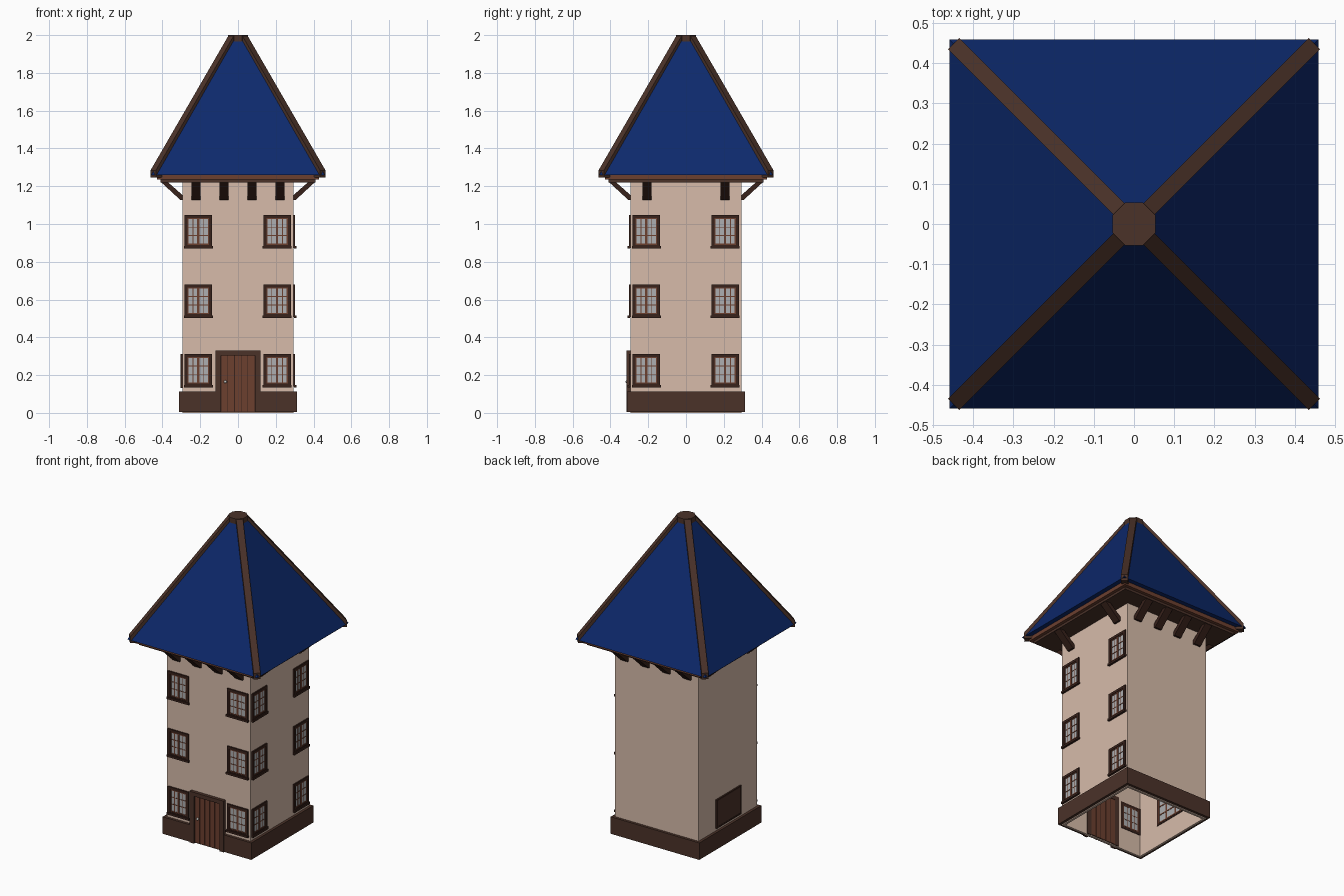
import bpy, bmesh, math
from mathutils import Matrix, Vector

if "Cube" in bpy.data.objects:
    bpy.data.objects.remove(bpy.data.objects["Cube"])


def material(name, r, g, b):
    m = bpy.data.materials.new(name)
    m.diffuse_color = (r, g, b, 1)
    m.use_nodes = True
    m.node_tree.nodes["Principled BSDF"].inputs["Base Color"].default_value = m.diffuse_color
    return m


PLASTER = material("plaster", 0.68, 0.50, 0.40)
BLUE = material("roof_blue", 0.004, 0.022, 0.15)
DARK = material("dark_wood", 0.07, 0.032, 0.022)
TRIM = material("trim_wood", 0.04, 0.016, 0.011)
RED = material("red_wood", 0.15, 0.05, 0.028)
GLASS = material("glass", 0.42, 0.43, 0.44)
METAL = material("metal", 0.6, 0.58, 0.55)


def box(x0, x1, y0, y1, z0, z1, mat):
    """Prism record: outline in XZ extruded along Y."""
    return ([(x0, z0), (x1, z0), (x1, z1), (x0, z1)], y0, y1, mat, None)


def build(name, parts, turn=0.0):
    """Join prisms into one object, turned about Z (degrees)."""
    bm = bmesh.new()
    mats = []
    spin = Matrix.Rotation(math.radians(turn), 4, 'Z')
    for outline, a, b, mat, frame in parts:
        if mat not in mats:
            mats.append(mat)
        m = spin @ frame if frame else spin
        lo = [bm.verts.new(m @ Vector((u, a, v))) for u, v in outline]
        hi = [bm.verts.new(m @ Vector((u, b, v))) for u, v in outline]
        n = len(lo)
        faces = [bm.faces.new(lo), bm.faces.new(hi[::-1])]
        for i in range(n):
            j = (i + 1) % n
            faces.append(bm.faces.new((lo[j], lo[i], hi[i], hi[j])))
        for f in faces:
            f.material_index = mats.index(mat)
    bmesh.ops.recalc_face_normals(bm, faces=bm.faces)
    me = bpy.data.meshes.new(name)
    bm.to_mesh(me)
    bm.free()
    for m in mats:
        me.materials.append(m)
    ob = bpy.data.objects.new(name, me)
    bpy.context.collection.objects.link(ob)
    return ob


def cone(name, sides, r1, r2, z0, z1, mat):
    """Tapered prism whose flat sides lie at distance r1 / r2 from the axis."""
    k = 1 / math.cos(math.pi / sides)
    bm = bmesh.new()
    bmesh.ops.create_cone(bm, cap_ends=True, segments=sides, radius1=r1 * k, radius2=r2 * k,
                          depth=z1 - z0, matrix=Matrix.Translation((0, 0, (z0 + z1) / 2))
                          @ Matrix.Rotation(math.pi / sides, 4, 'Z'))
    # keep sides square to the axes
    if max(v.co.x for v in bm.verts) > r1 * 1.01:
        bmesh.ops.rotate(bm, verts=bm.verts, matrix=Matrix.Rotation(math.pi / sides, 3, 'Z'))
    me = bpy.data.meshes.new(name)
    bm.to_mesh(me)
    bm.free()
    me.materials.append(mat)
    ob = bpy.data.objects.new(name, me)
    bpy.context.collection.objects.link(ob)


W, IN = 0.295, 0.281      # wall outer and inner faces

# hollow tower walls, open at the bottom
build("walls", [box(-W, W, -W, -IN, 0, 1.23, PLASTER), box(-W, W, IN, W, 0, 1.23, PLASTER),
                box(-W, -IN, -IN, IN, 0, 1.23, PLASTER), box(IN, W, -IN, IN, 0, 1.23, PLASTER)])

# plinth with a gap for the door
P, PT = 0.312, 0.114
build("plinth", [box(-P, -0.12, -P, -W, 0.006, PT, DARK), box(0.12, P, -P, -W, 0.006, PT, DARK),
                 box(-P, P, W, P, 0.006, PT, DARK),
                 box(-P, -W, -W, W, 0.006, PT, DARK), box(W, P, -W, W, 0.006, PT, DARK)])


def frame(x, z, w, h, t, y0, y1, mat):
    """Four bars around a centred opening of outer size w x h."""
    a, b, c, d = x - w / 2, x + w / 2, z - h / 2, z + h / 2
    return [box(a, a + t, y0, y1, c, d, mat), box(b - t, b, y0, y1, c, d, mat),
            box(a + t, b - t, y0, y1, c, c + t, mat), box(a + t, b - t, y0, y1, d - t, d, mat)]


def window(name, x, z, turn):
    parts = frame(x, z, 0.146, 0.174, 0.016, -0.303, -0.278, TRIM)
    parts += [box(x - 0.059, x + 0.059, -0.297, -0.279, z - 0.073, z + 0.073, GLASS)]
    for s in (-1, 1):      # two casements with glazing bars
        c = x + s * 0.0285
        parts += frame(c, z, 0.057, 0.142, 0.006, -0.3, -0.2775, RED)
        for k in (-1, 1):
            parts.append(box(c - 0.023, c + 0.023, -0.299, -0.278,
                             z + k * 0.022 - 0.002, z + k * 0.022 + 0.002, RED))
        parts.append(box(c - 0.002, c + 0.002, -0.2985, -0.2782, z - 0.065, z + 0.065, RED))
    parts.append(box(x - 0.077, x + 0.077, -0.309, -0.296, z - 0.091, z - 0.078, TRIM))
    build(name, parts, turn)


# windows: three floors, front and right side
for side, turn in (("front", 0), ("right", 90)):
    for floor in range(3):
        for i, x in enumerate((-0.21, 0.207)):
            window(f"{side}_window_{floor}_{i}", x, 0.226 + floor * 0.3675, turn)

# shuttered opening on the left side, glazed on the inside
build("left_hatch", frame(0, 0.222, 0.25, 0.182, 0.009, -0.305, -0.278, TRIM)
      + [box(-0.116, 0.116, -0.303, -0.29, 0.14, 0.304, DARK),
         box(-0.116, 0.116, -0.29, -0.279, 0.14, 0.304, GLASS)]
      + [box(x - 0.006, x + 0.006, -0.28, -0.277, 0.14, 0.304, RED) for x in (-0.11, -0.04, 0.04, 0.11)]
      + [box(-0.116, 0.116, -0.28, -0.2775, z - 0.004, z + 0.004, RED) for z in (0.145, 0.195, 0.25, 0.3)],
      270)

# door: frame, backing, planks and knob
door = [box(-0.12, -0.09, -0.316, -0.276, 0.004, 0.33, DARK), box(0.09, 0.12, -0.316, -0.276, 0.004, 0.33, DARK),
        box(-0.09, 0.09, -0.316, -0.276, 0.305, 0.33, DARK),
        box(-0.09, 0.09, -0.302, -0.279, 0.006, 0.305, TRIM)]
for i in range(5):
    x = -0.088 + i * 0.0354
    door.append(box(x, x + 0.0325, -0.307, -0.277, 0.008, 0.303, RED))
build("door", door)
bpy.ops.mesh.primitive_uv_sphere_add(segments=12, ring_count=8, radius=0.008, location=(-0.067, -0.312, 0.165))
knob = bpy.context.object
knob.name = "door_knob"
knob.data.materials.append(METAL)
bpy.ops.object.shade_smooth_by_angle()

# eaves: soffit slab and fascia
build("soffit", [box(-0.41, 0.41, -0.41, 0.41, 1.22, 1.24, DARK)])
build("fascia", [box(-0.43, 0.43, -0.43, 0.43, 1.235, 1.262, RED)])

# diagonal brackets below the eaves
PROFILE = [(0.288, 1.128), (0.306, 1.128), (0.408, 1.222), (0.372, 1.222), (0.288, 1.148)]
for side, turn, spots in (("right", 0, (-0.207, 0.207)), ("back", 90, (-0.222, -0.073, 0.073, 0.222)),
                          ("left", 180, (-0.207, 0.207)), ("front", 270, (-0.222, -0.073, 0.073, 0.222))):
    build(side + "_brackets", [(PROFILE, s - 0.024, s + 0.024, TRIM, None) for s in spots], turn)

# pyramid roof, hip beams on its corners and octagonal cap
cone("roof", 4, 0.459, 0.04, 1.26, 1.99, BLUE)
D = math.sqrt(2)
HIP = [(0.449 * D, 1.245), (0.449 * D, 1.284), (0.036 * D, 1.998), (0.036 * D, 1.95), (0.42 * D, 1.245)]
for i in range(4):
    build(f"hip_beam_{i}", [(HIP, -0.02, 0.02, DARK, None)], 45 + 90 * i)
cone("roof_cap", 8, 0.053, 0.053, 1.965, 2.0, DARK)
